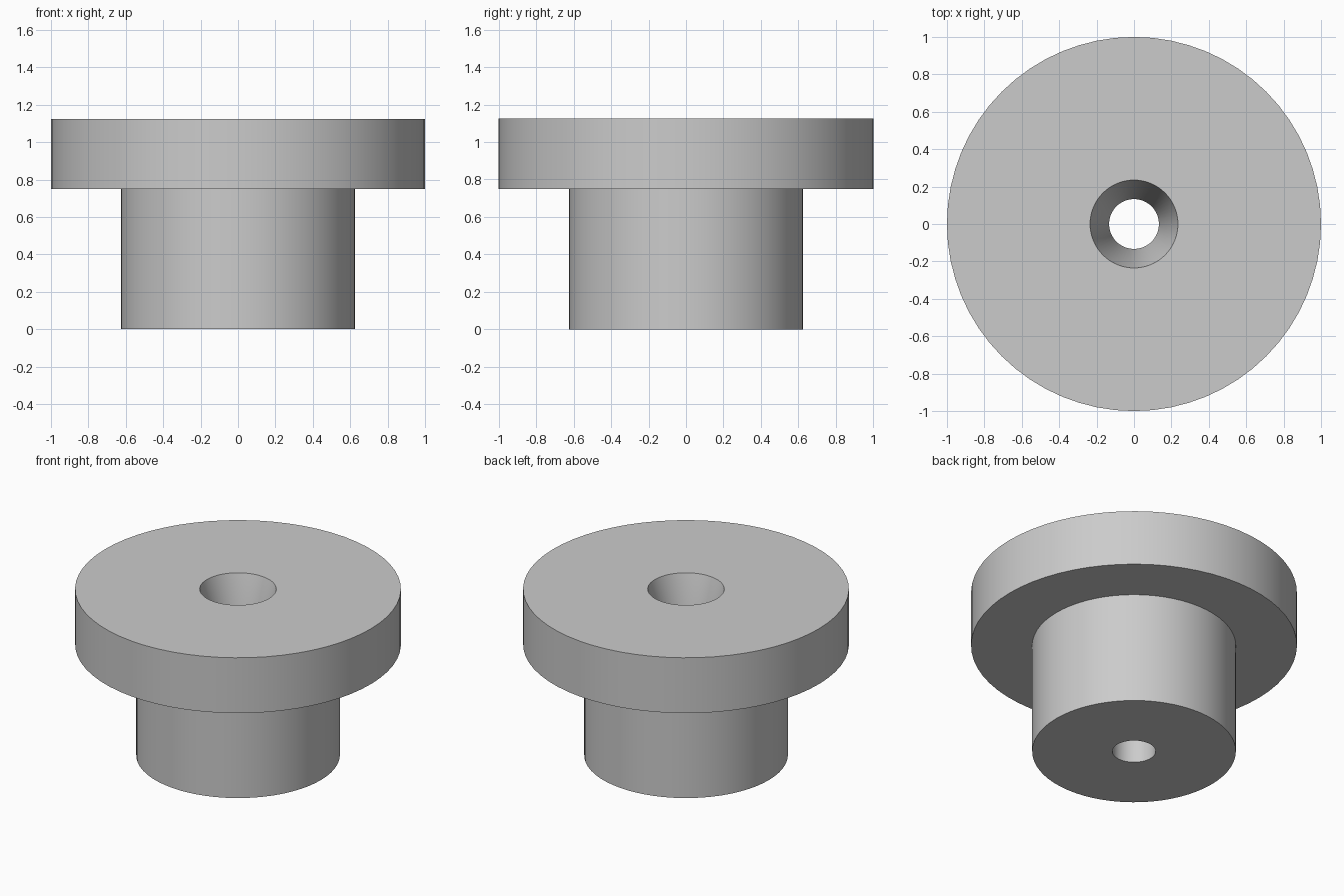
import bpy
import bmesh
import math
from mathutils import Vector

cube = bpy.data.objects.get("Cube")
if cube:
    bpy.data.objects.remove(cube, do_unlink=True)

SEGMENTS = 64
HEIGHT, FLANGE_BASE = 1.125, 0.75
FLANGE_R, STEM_R = 1.0, 0.625
BORE_R, BORE_TOP_R = 0.133, 0.235

# Plain grey material
grey = bpy.data.materials.new("plain grey")
grey.use_nodes = True
colour = (0.6, 0.6, 0.6, 1)
grey.diffuse_color = colour
grey.node_tree.nodes["Principled BSDF"].inputs["Base Color"].default_value = colour


def lathe(name, profile, material):
    """Revolve a closed (radius, height) profile around the z axis."""
    bm = bmesh.new()
    verts = [bm.verts.new((r, 0, z)) for r, z in profile]
    edges = [bm.edges.new((v, verts[(i + 1) % len(verts)]))
             for i, v in enumerate(verts)]
    bmesh.ops.spin(bm, geom=verts + edges, cent=Vector(), axis=(0, 0, 1),
                   angle=math.tau, steps=SEGMENTS, use_merge=True)
    bmesh.ops.remove_doubles(bm, verts=bm.verts, dist=1e-5)
    bmesh.ops.recalc_face_normals(bm, faces=bm.faces)
    mesh = bpy.data.meshes.new(name)
    bm.to_mesh(mesh)
    bm.free()
    mesh.materials.append(material)
    obj = bpy.data.objects.new(name, mesh)
    bpy.context.collection.objects.link(obj)
    return obj


# Flanged bushing: stem, wide flange and a through bore flaring at the top
bushing = lathe("flanged_bushing", [
    (BORE_R, 0), (STEM_R, 0),
    (STEM_R, FLANGE_BASE), (FLANGE_R, FLANGE_BASE),
    (FLANGE_R, HEIGHT), (BORE_TOP_R, HEIGHT),
    (BORE_R, FLANGE_BASE),
], grey)

bpy.ops.object.select_all(action="DESELECT")
bushing.select_set(True)
bpy.context.view_layer.objects.active = bushing
bpy.ops.object.shade_smooth_by_angle(angle=math.radians(30))
